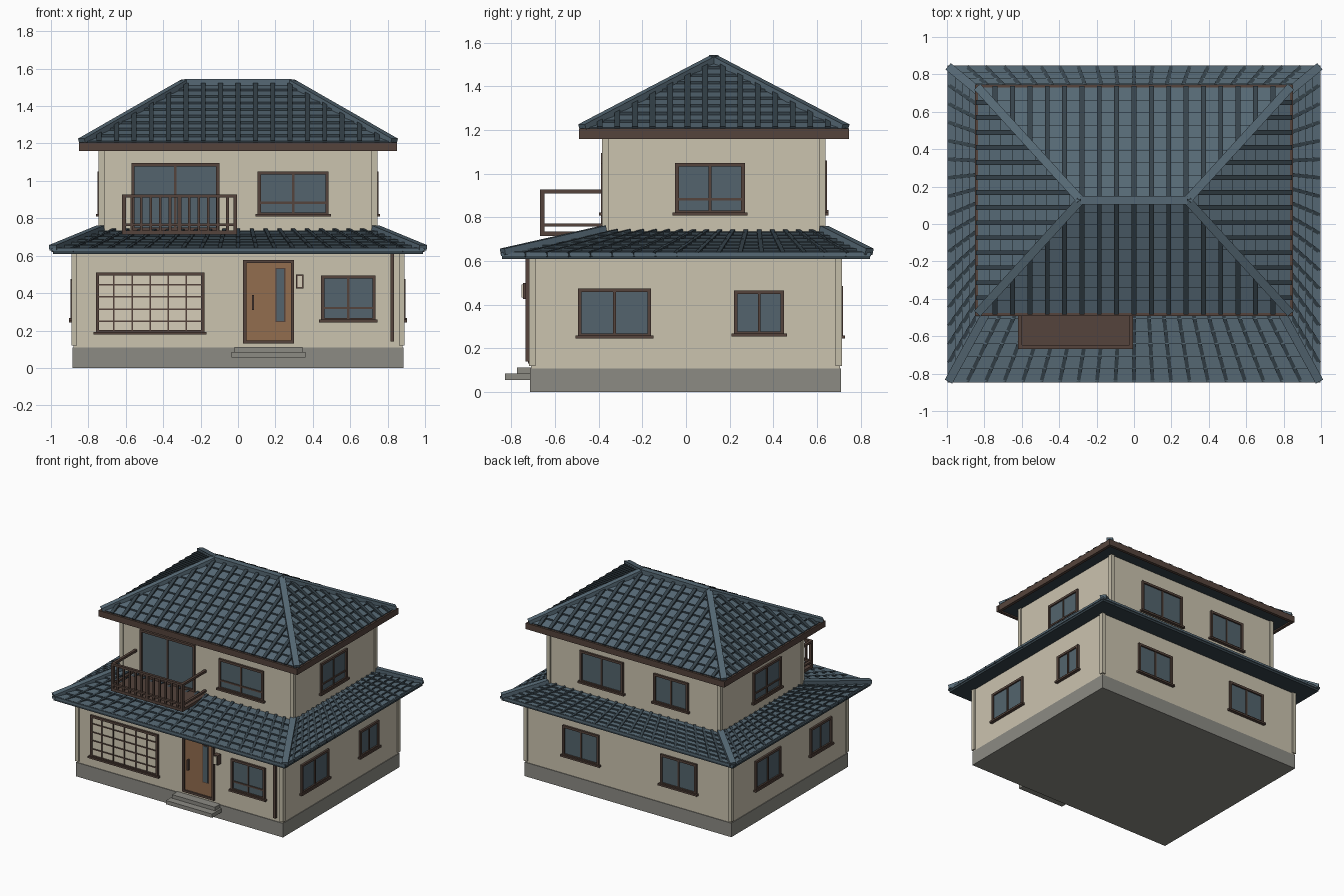
import bpy, bmesh
from mathutils import Matrix, Vector

if "Cube" in bpy.data.objects:
    bpy.data.objects.remove(bpy.data.objects["Cube"])


def material(name, code):
    srgb = [int(code[i:i + 2], 16) / 255 for i in (0, 2, 4)]
    rgba = [((c + 0.055) / 1.055) ** 2.4 if c > 0.04 else c / 12.92 for c in srgb] + [1]
    m = bpy.data.materials.new(name)
    m.diffuse_color = rgba
    m.use_nodes = True
    m.node_tree.nodes["Principled BSDF"].inputs["Base Color"].default_value = rgba
    return m


PLASTER = material("cream plaster", "CBC3AF")
TRIM = material("pale trim", "C4BDA9")
STONE = material("grey stone", "8C8B84")
SLATE = material("slate tile", "566975")
DARK = material("dark slate", "35424A")
WOOD = material("dark brown wood", "55443C")
DOOR = material("door wood", "926D4F")
GLASS = material("blue grey glass", "53646D")
PAPER = material("paper panel", "D6CEB8")


class Part:
    """Collects boxes, beams and quads into one named object."""

    def __init__(self, name, *mats):
        self.name, self.mats, self.bm = name, mats, bmesh.new()

    def cube(self, matrix, mat):
        verts = bmesh.ops.create_cube(self.bm, size=1, matrix=matrix)["verts"]
        for f in {f for v in verts for f in v.link_faces}:
            f.material_index = mat

    def box(self, p, q, mat=0):
        p, q = Vector(p), Vector(q)
        size = [abs(c) for c in q - p]
        self.cube(Matrix.Translation((p + q) / 2) @ Matrix.Diagonal((*size, 1)), mat)

    def beam(self, p, q, width, height, mat=0):
        # box running from p to q, width level, centred on the line
        x = (q - p).normalized()
        y = Vector((0, 0, 1)).cross(x).normalized()
        rot = Matrix((x, y, x.cross(y))).transposed().to_4x4()
        size = Matrix.Diagonal(((q - p).length, width, height, 1))
        self.cube(Matrix.Translation((p + q) / 2) @ rot @ size, mat)

    def quad(self, pts, mat=0):
        f = self.bm.faces.new([self.bm.verts.new(p) for p in pts])
        f.material_index = mat

    def finish(self):
        mesh = bpy.data.meshes.new(self.name)
        self.bm.to_mesh(mesh)
        self.bm.free()
        for m in self.mats:
            mesh.materials.append(m)
        bpy.context.collection.objects.link(bpy.data.objects.new(self.name, mesh))


# Storeys: half width, front y, back y
GROUND = (0.88, -0.71, 0.705)
UPPER = (0.735, -0.375, 0.63)


def block(name, mat, half, y0, y1, z0, z1):
    p = Part(name, mat)
    p.box((-half, y0, z0), (half, y1, z1))
    p.finish()


block("foundation", STONE, 0.885, -0.715, 0.71, 0, 0.108)
block("ground_floor_walls", PLASTER, *GROUND, 0.1, 0.62)
block("upper_floor_walls", PLASTER, *UPPER, 0.6, 1.18)

corners = Part("corner_boards", TRIM)
for (half, y0, y1), z0, z1 in ((GROUND, 0.12, 0.61), (UPPER, 0.7, 1.17)):
    for sx in (-1, 1):
        for y, sy in ((y0, -1), (y1, 1)):
            corners.box((sx * (half - 0.02), y - sy * 0.02, z0), (sx * (half + 0.01), y + sy * 0.01, z1))
corners.finish()


# Roofs
def rect(half, y0, y1, z):
    return [Vector(p) for p in ((-half, y0, z), (half, y0, z), (half, y1, z), (-half, y1, z))]


def tiled_roof(name, eave, top, courses, rib_counts, step, rib, fan):
    tiles, ribs, caps = Part(name + "_tiles", SLATE, DARK), Part(name + "_ribs", DARK), Part(name + "_hips", SLATE)
    up = Vector((0, 0, step))
    for k in range(4):
        a, b, c, d = eave[k], eave[(k + 1) % 4], top[k], top[(k + 1) % 4]
        for i in range(courses):
            t, u = i / courses, (i + 1) / courses
            p, q, r, s = a.lerp(c, t), b.lerp(d, t), b.lerp(d, u), a.lerp(c, u)
            tiles.quad((p + up, q + up, r, s))
            tiles.quad((p, q, q + up, p + up), 1)
        count = rib_counts[k % 2]
        for i in range(1, count):
            s = i / count
            foot = a.lerp(b, s)
            if fan:
                head = c.lerp(d, s)
            else:
                # parallel ribs stop where they meet the hip
                off = foot - (a + b) / 2
                run = ((b - a).length - (d - c).length) / 2
                t = min(1, ((b - a).length / 2 - off.length) / run)
                head = ((a + b) / 2).lerp((c + d) / 2, t) + off
            ribs.beam(foot, head, rib[0], rib[1] * 2)
        caps.beam(a + up, c + up, 0.045, 0.03)
    if not fan:
        caps.beam(top[0] + up, top[1] + up, 0.045, 0.035)
    for part in (tiles, ribs, caps):
        part.finish()


tiled_roof("lower_roof", rect(0.99, -0.84, 0.84, 0.63), rect(0.735, -0.375, 0.63, 0.735),
           7, (20, 17), 0.012, (0.02, 0.011), True)
tiled_roof("upper_roof", rect(0.835, -0.475, 0.73, 1.2), rect(0.285, 0.1275, 0.1275, 1.515),
           9, (18, 15), 0.012, (0.026, 0.018), False)
block("lower_soffit", DARK, 0.99, -0.842, 0.842, 0.608, 0.626)
block("lower_eave_edge", SLATE, 0.996, -0.848, 0.848, 0.624, 0.64)
block("upper_soffit", DARK, 0.83, -0.47, 0.725, 1.17, 1.2)

fascia = Part("upper_fascia", WOOD)
for y in (-0.48, 0.735):
    fascia.box((-0.85, y - 0.011, 1.16), (0.85, y + 0.011, 1.206))
for x in (-0.838, 0.838):
    fascia.box((x - 0.011, -0.48, 1.16), (x + 0.011, 0.735, 1.206))
fascia.finish()


# Windows: u runs along the wall, d is the distance out of it
def wall_point(floor, side, u, d, z):
    half, y0, y1 = floor
    return {"front": (u, y0 - d, z), "back": (u, y1 + d, z),
            "east": (half + d, u, z), "west": (-half - d, u, z)}[side]


def window(name, floor, side, u0, u1, z0, z1, cols=2, rows=(), pane=GLASS, bar=0.012, sill=True):
    p = Part(name, WOOD, pane)

    def add(a, b, lo, hi, depth, mat=0):
        p.box(wall_point(floor, side, a, -0.01, lo), wall_point(floor, side, b, depth, hi), mat)

    f = 0.017
    add(u0 + f, u1 - f, z0 + f, z1 - f, 0.004, 1)
    for a, b, lo, hi in ((u0, u1, z1 - f, z1), (u0, u1, z0, z0 + f), (u0, u0 + f, z0, z1), (u1 - f, u1, z0, z1)):
        add(a, b, lo, hi, 0.015)
    for i in range(1, cols):
        u = u0 + (u1 - u0) * i / cols
        add(u - bar / 2, u + bar / 2, z0 + f, z1 - f, 0.011)
    for t in rows:
        z = z0 + (z1 - z0) * t
        add(u0 + f, u1 - f, z - bar / 2, z + bar / 2, 0.01)
    if sill:
        add(u0 - 0.012, u1 + 0.012, z0 - 0.006, z0 + 0.008, 0.024)
    p.finish()


LOW = (0.29,)
window("lattice_window", GROUND, "front", -0.76, -0.18, 0.185, 0.51, 6, (0.2, 0.4, 0.6, 0.8), PAPER, 0.008)
window("ground_front_window", GROUND, "front", 0.445, 0.735, 0.25, 0.495, 2, LOW)
window("balcony_door", UPPER, "front", -0.57, -0.10, 0.735, 1.095, sill=False)
window("upper_front_window", UPPER, "front", 0.105, 0.485, 0.815, 1.05, 2, LOW)
window("upper_east_window", UPPER, "east", -0.05, 0.27, 0.815, 1.05, 2, LOW)
window("upper_west_window", UPPER, "west", -0.1, 0.24, 0.815, 1.05, 2, LOW)
window("wide_east_window", GROUND, "east", -0.495, -0.16, 0.25, 0.475)
window("small_east_window", GROUND, "east", 0.22, 0.45, 0.26, 0.465)
window("wide_west_window", GROUND, "west", 0.11, 0.42, 0.25, 0.475)
window("small_west_window", GROUND, "west", -0.51, -0.25, 0.26, 0.47)
window("ground_back_window_east", GROUND, "back", 0.245, 0.555, 0.25, 0.485)
window("ground_back_window_west", GROUND, "back", -0.59, -0.28, 0.25, 0.485)
window("upper_back_window_east", UPPER, "back", 0.09, 0.46, 0.815, 1.06)
window("upper_back_window_west", UPPER, "back", -0.465, -0.17, 0.825, 1.05)

# Entrance
window("front_door", GROUND, "front", 0.028, 0.3, 0.13, 0.577, 1, (), DOOR, sill=False)
detail = Part("door_details", WOOD, GLASS)
detail.box((0.2, -0.718, 0.245), (0.253, -0.71, 0.535))
detail.box((0.207, -0.721, 0.252), (0.246, -0.71, 0.528), 1)
detail.box((0.075, -0.735, 0.31), (0.085, -0.71, 0.39))
detail.finish()

steps = Part("entrance_steps", STONE)
steps.box((-0.035, -0.83, 0.055), (0.36, -0.7, 0.084))
steps.box((-0.02, -0.775, 0.084), (0.345, -0.7, 0.112))
steps.finish()

lamp = Part("wall_lamp", WOOD, PAPER)
lamp.box((0.31, -0.748, 0.425), (0.35, -0.7, 0.5))
lamp.box((0.317, -0.754, 0.433), (0.343, -0.745, 0.492), 1)
lamp.finish()

pipe = Part("downpipe", WOOD)
pipe.box((0.815, -0.735, 0.14), (0.835, -0.715, 0.62))
pipe.finish()

# Balcony
balcony = Part("balcony", WOOD)
X0, X1, Y0, Y1 = -0.62, -0.005, -0.668, -0.37
balcony.box((X0, Y0, 0.714), (X1, Y1, 0.736))
for z0, z1 in ((0.758, 0.772), (0.91, 0.927)):
    balcony.box((X0, Y0, z0), (X1, Y0 + 0.02, z1))
    for x in (X0, X1 - 0.02):
        balcony.box((x, Y0, z0), (x + 0.02, Y1, z1))
for x in (X0, (X0 + X1) / 2 - 0.01, X1 - 0.02):
    balcony.box((x, Y0, 0.73), (x + 0.02, Y0 + 0.02, 0.92))
for i in range(1, 12):
    x = X0 + (X1 - X0) * i / 12
    balcony.box((x - 0.007, Y0 + 0.004, 0.73), (x + 0.007, Y0 + 0.016, 0.92))
balcony.finish()
